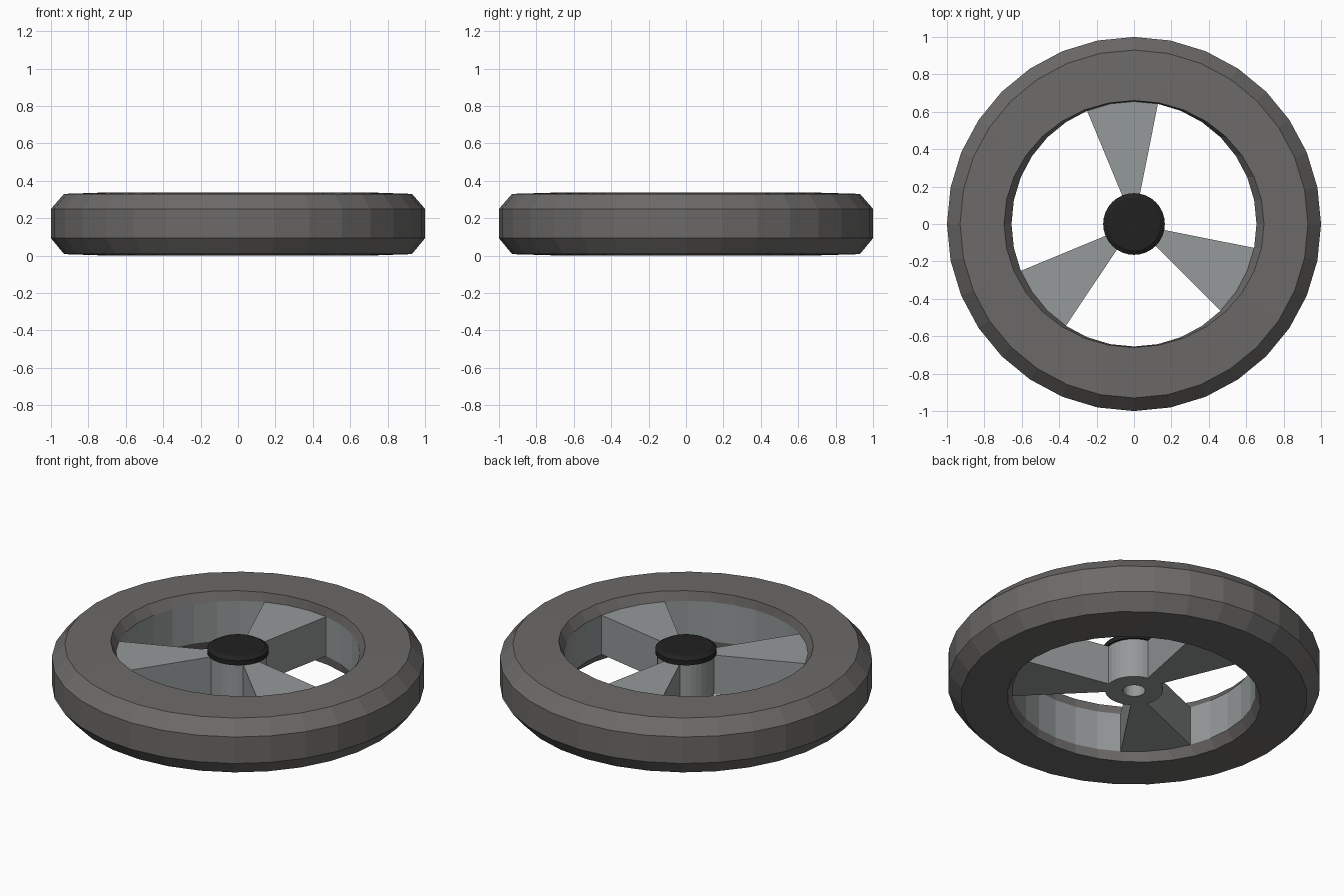
import bpy, math

if "Cube" in bpy.data.objects:
    bpy.data.objects.remove(bpy.data.objects["Cube"])

SIDES = 32
STEP = 2 * math.pi / SIDES


def material(name, rgb):
    m = bpy.data.materials.new(name)
    m.diffuse_color = (*rgb, 1)
    m.use_nodes = True
    m.node_tree.nodes["Principled BSDF"].inputs["Base Color"].default_value = m.diffuse_color
    return m


def make(name, verts, faces, mat):
    me = bpy.data.meshes.new(name)
    me.from_pydata(verts, [], faces)
    me.validate()
    me.materials.append(mat)
    ob = bpy.data.objects.new(name, me)
    bpy.context.collection.objects.link(ob)
    return ob


def lathe(name, profile, mat, closed=True):
    """Spin (rx, ry, z) points about z; points run counter-clockwise in (r, z).
    An open profile gets its last ring capped with a flat polygon."""
    n = len(profile)
    verts = [(rx * math.cos(i * STEP), ry * math.sin(i * STEP), z)
             for rx, ry, z in profile for i in range(SIDES)]
    faces = []
    for k in range(n if closed else n - 1):
        a, b = k * SIDES, (k + 1) % n * SIDES
        for i in range(SIDES):
            j = (i + 1) % SIDES
            faces.append((a + i, a + j, b + j, b + i))
    if not closed:
        faces.append(tuple((n - 1) * SIDES + i for i in range(SIDES)))
    return make(name, verts, faces, mat)


def ring(r, z):
    return (r, r, z)


rubber = material("rubber", (0.15, 0.145, 0.14))
metal = material("metal", (0.30, 0.32, 0.32))
black = material("black_plastic", (0.015, 0.015, 0.015))

LOW, HIGH = 0.053, 0.285      # height span of rim and spokes
RIM, HUB = 0.655, 0.155       # inner rim and hub radii

# tyre: chamfered band, its inner lip slightly wider along x
lathe("tyre", [
    ring(0.67, LOW), ring(RIM, LOW), (0.695, 0.66, 0.0), ring(0.93, 0.008),
    ring(1.0, 0.093), ring(1.0, 0.25), ring(0.93, 0.33), (0.695, 0.66, 0.338),
    ring(RIM, HIGH), ring(0.67, HIGH)], rubber)

# rim lining the tyre
lathe("rim", [ring(RIM, LOW), ring(0.67, LOW), ring(0.67, HIGH), ring(RIM, HIGH)], metal)

# hub with axle hole
lathe("hub", [ring(0.06, LOW), ring(HUB, LOW), ring(HUB, HIGH), ring(0.06, HIGH)], metal)

# three wedge spokes, each three rim segments wide
for k, first in enumerate((7, 18, 28)):
    arc = [(first + s) * STEP for s in range(4)]
    outline = [(HUB * math.cos(a), HUB * math.sin(a)) for a in reversed(arc)]
    outline += [(RIM * math.cos(a), RIM * math.sin(a)) for a in arc]
    n = len(outline)
    verts = [(x, y, z) for z in (LOW, HIGH) for x, y in outline]
    faces = [(i, (i + 1) % n, n + (i + 1) % n, n + i) for i in range(n)
             if i not in (0, 1, 2, 4, 5, 6)]          # ends are hub and rim
    faces += [tuple(range(n, 2 * n)), tuple(reversed(range(n)))]
    make(f"spoke_{k + 1}", verts, faces, metal)

# hub cap with bevelled edge
cap = lathe("hub_cap", [ring(0.001, HIGH), ring(0.165, HIGH), ring(0.165, 0.312),
                        ring(0.14, 0.328)], black, closed=False)
